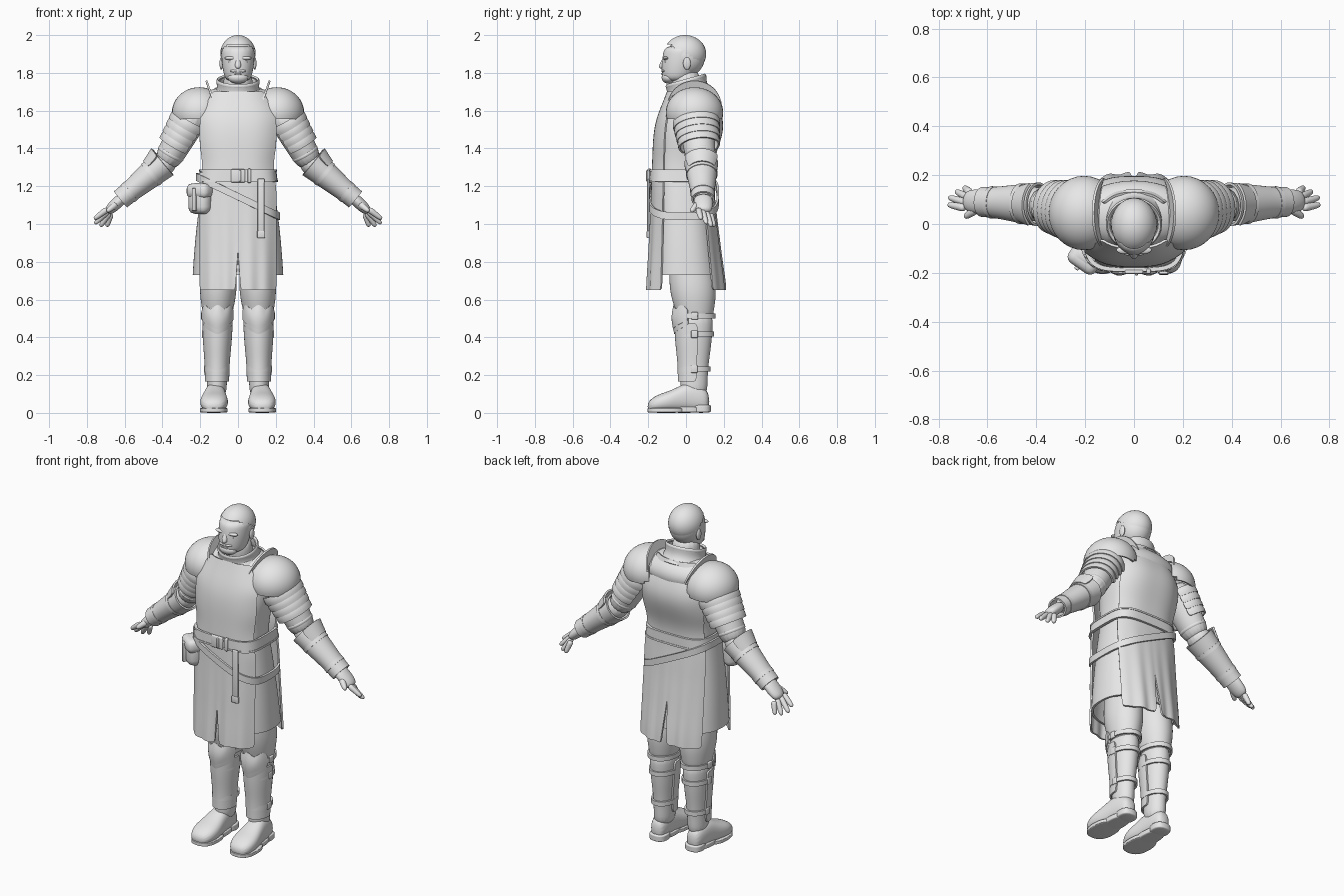
import bpy, bmesh, math
from mathutils import Vector, Matrix

cube = bpy.data.objects.get("Cube")
if cube:
    bpy.data.objects.remove(cube, do_unlink=True)

plain_grey = bpy.data.materials.new("plain_grey")
plain_grey.use_nodes = True
shade = (.8, .8, .8, 1)
plain_grey.diffuse_color = shade
plain_grey.node_tree.nodes["Principled BSDF"].inputs["Base Color"].default_value = shade
parts = []
SIDEWAYS, BACKWARD, UPWARD = Matrix.Identity(3)

# Joints of the left limbs, and the bones between them
shoulder, elbow, wrist = Vector((.24, .05, 1.57)), Vector((.38, .08, 1.33)), Vector((.61, .09, 1.14))
knuckles = Vector((.69, .095, 1.065))
hip, knee, ankle = Vector((.095, .01, .98)), Vector((.108, .046, .54)), Vector((.112, .042, .1))
UPPER_ARM, FOREARM, HAND = (shoulder, elbow), (elbow, wrist), (wrist, knuckles)
THIGH, SHIN = (hip, knee), (knee, ankle)


def finish(name, bm, paired=False, smooth_levels=0, thick=0, bevel=0):
    """Turn a bmesh into an object with its modifiers; paired parts get a mirror."""
    bmesh.ops.recalc_face_normals(bm, faces=bm.faces)
    mesh = bpy.data.meshes.new(name)
    bm.to_mesh(mesh)
    bm.free()
    mesh.materials.append(plain_grey)
    part = bpy.data.objects.new(name, mesh)
    bpy.context.collection.objects.link(part)
    if paired:
        part.modifiers.new("Mirror", 'MIRROR')
    if bevel:
        modifier = part.modifiers.new("Bevel", 'BEVEL')
        modifier.width, modifier.segments = bevel, 3
    if smooth_levels:
        part.modifiers.new("Subdivision", 'SUBSURF').levels = smooth_levels
    if thick:
        modifier = part.modifiers.new("Solidify", 'SOLIDIFY')
        modifier.thickness, modifier.offset = thick, 0
    parts.append(part)


def bridge(bm, rows, closed):
    for low, high in zip(rows, rows[1:]):
        for k in range(len(low) if closed else len(low) - 1):
            j = (k + 1) % len(low)
            bm.faces.new((low[k], low[j], high[j], high[k]))


def skin(name, rings, along, side=BACKWARD, arc=None, square=2, thick=0, count=16):
    """Cover oval rings (centre, width, depth); an arc keeps a part of each ring."""
    bm = bmesh.new()
    along = along.normalized()
    v = (side - along * side.dot(along)).normalized()
    u = v.cross(along)
    start, stop = arc or (0, 360)
    rows = []
    for centre, width, depth in rings:
        row = []
        for k in range(count + bool(arc)):
            angle = math.radians(start + (stop - start) * k / count)
            c, s = math.cos(angle), math.sin(angle)
            c = math.copysign(abs(c) ** (2 / square), c)
            s = math.copysign(abs(s) ** (2 / square), s)
            row.append(bm.verts.new(centre + u * width * c + v * depth * s))
        rows.append(row)
    bridge(bm, rows, not arc)
    if not thick:
        bm.faces.new(rows[0])
        bm.faces.new(rows[-1])
    finish(name, bm, rings[0][0].x > 0, 2, thick)


def tube(name, bone, span, widths, flat=1.1, along=None, **options):
    """Evenly spaced rings over a span of a bone."""
    root, tip = bone
    last = len(widths) - 1
    rings = [(root.lerp(tip, span[0] + (span[1] - span[0]) * i / last), w, w * flat)
             for i, w in enumerate(widths)]
    skin(name, rings, along or tip - root, **options)


def sheet(name, point, columns, rows, thick=.01):
    """Paired thin plate from a point function of two parameters in 0..1."""
    bm = bmesh.new()
    grid = [[bm.verts.new(point(i / columns, j / rows)) for i in range(columns + 1)] for j in range(rows + 1)]
    bridge(bm, grid, False)
    finish(name, bm, True, 1, thick)


def blob(name, centre, size, keep=None, thick=0):
    bm = bmesh.new()
    place = Matrix.Translation(centre) @ Matrix.Diagonal((*size, 1))
    bmesh.ops.create_uvsphere(bm, u_segments=32, v_segments=24, radius=1, matrix=place)
    if keep:
        bmesh.ops.delete(bm, geom=[v for v in bm.verts if not keep(v.co)], context='VERTS')
    finish(name, bm, centre[0] > 0, 0, thick)


def box(name, centre, size, turn=0, bevel=.005, paired=False):
    bm = bmesh.new()
    place = Matrix.Translation(centre) @ Matrix.Rotation(math.radians(turn), 4, 'Z')
    bmesh.ops.create_cube(bm, size=1, matrix=place @ Matrix.Diagonal((*size, 1)))
    finish(name, bm, paired, 0, 0, bevel)


# Body outline from tunic hem to neck, as smooth curves over height
HEM, NECK = .65, 1.75


def outline(*values):
    def at(z):
        t = (z - HEM) / (NECK - HEM) * (len(values) - 1)
        i = min(max(int(t), 0), len(values) - 2)
        t -= i
        b, c = values[i], values[i + 1]
        before, after = values[max(i - 1, 0)], values[min(i + 2, len(values) - 1)]
        m, n = (c - before) / 2, (after - b) / 2
        return b + t * (m + t * (3 * (c - b) - 2 * m - n + t * (m + n - 2 * (c - b))))
    return at


front_line = outline(-.2, -.19, -.18, -.172, -.155, -.08)
back_line = outline(.2, .175, .15, .138, .19, .115)
half_width = outline(.25, .238, .214, .182, .205, .11)


def body(name, low, high, grow, steps=1, square=2.4, **options):
    rings = []
    for i in range(steps + 1):
        z = low + (high - low) * i / steps
        front, back = front_line(z) - grow, back_line(z) + grow
        rings.append((UPWARD * z + BACKWARD * (front + back) / 2, half_width(z) + grow, (back - front) / 2))
    skin(name, rings, UPWARD, square=square, count=32, **options)


def tunic_panel(name, line, top, slit_top, proud):
    """Half a cloth panel that bends back at its edge, folds and splits at the hem."""
    def point(u, v):
        z = top + (HEM - top) * v
        slit = max(0, slit_top - z) * .07
        edge = min(.2, half_width(z) + .004)
        x = slit + (edge - slit) * u
        fold = .012 * max(0, 1.2 - z) * math.sin(75 * x)
        return x, (line(z) + proud) * (1 - .34 * u ** 3) + fold, z
    sheet(name, point, 10, 24)


body("torso", 1.2, NECK, -.006, 6)
body("side_skirt", .73, 1.27, -.012, 4, thick=.012)
blob("shoulder_yoke", (0, .04, 1.63), (.24, .138, .1))
tunic_panel("tunic_front", front_line, 1.7, .85, -.003)
tunic_panel("tunic_back", back_line, 1.72, .92, .003)

# Collar, tilted down towards the chest
throat = (Vector((0, .015, 1.665)), Vector((0, 0, 1.755)))
tilt = Vector((0, -.28, 1))
tube("collar", throat, (0, 1), (.135, .112, .104, .108), .97, tilt, thick=.018)
tube("collar_rim", throat, (.9, 1.1), (.107, .114, .107), .97, tilt, thick=.012)

# Head and face
tube("neck", throat, (-.2, 1.7), (.085, .08, .076), 1)
jaw = (Vector((0, -.05, 1.75)), Vector((0, -.01, 1.95)))
tube("face", jaw, (0, 1), (.064, .079, .087, .09, .088), 1.16, UPWARD)
blob("skull", (0, 0, 1.885), (.09, .1, .105))
blob("hair", (0, -.005, 1.9), (.094, .112, .1), lambda co: co.z > 1.885 - .6 * co.y)
blob("ear", (.088, .005, 1.85), (.01, .02, .033))
nose_line = (Vector((0, -.112, 1.885)), Vector((0, -.131, 1.822)))
tube("nose", nose_line, (0, 1), (.009, .012, .018, .013), 1, UPWARD)
blob("brow", (.036, -.107, 1.878), (.036, .016, .01))
blob("eye", (.036, -.108, 1.858), (.014, .008, .007))
blob("moustache", (.016, -.119, 1.81), (.027, .011, .008))
blob("lower_lip", (0, -.124, 1.795), (.02, .008, .005))
blob("beard", (0, -.092, 1.775), (.054, .037, .032))

# Belts and buckle
body("waist_belt", 1.225, 1.285, .013, square=4, thick=.014)
body("belt_lower_edge", 1.223, 1.233, .017, square=4, thick=.012)
body("belt_upper_edge", 1.277, 1.287, .017, square=4, thick=.012)
sling_rings = [(Vector((0, -.014, z)), .242, .184) for z in (1.125, 1.165)]
skin("slung_belt", sling_rings, Vector((.48, 0, 1)), square=3.2, thick=.012, count=32)
box("buckle", (0, -.196, 1.255), (.075, .016, .07))
box("buckle_pin", (.01, -.205, 1.255), (.012, .012, .06))
box("belt_loop", (.06, -.194, 1.255), (.018, .02, .075))
box("belt_tongue", (.122, -.2, 1.09), (.036, .012, .3))
box("tongue_tip", (.122, -.2, .945), (.042, .016, .04))

# Pouch on the right hip
box("pouch", (-.2, -.135, 1.135), (.125, .095, .165), -35, .038)
box("pouch_flap", (-.2, -.14, 1.175), (.135, .1, .08), -35, .03)
box("pouch_strap", (-.228, -.172, 1.13), (.02, .035, .12), -35)
box("pouch_hanger", (-.175, -.13, 1.235), (.05, .04, .08), -35)

# Arms and forearm guards
tube("upper_arm", UPPER_ARM, (-.15, 1.1), (.085, .085, .078, .07))
tube("sleeve_fold", UPPER_ARM, (.75, .9), (.07, .08, .07))
tube("forearm", FOREARM, (-.15, 1), (.06, .068, .06, .05, .04))
tube("vambrace", FOREARM, (.05, 1.05), (.077, .069, .062, .053, .051), 1.13, thick=.01)
tube("elbow_flange", FOREARM, (.05, .3), (.1, .077), 1, arc=(120, 240), thick=.01)
for place, t in (("upper", .3), ("lower", .82)):
    tube(place + "_forearm_strap", FOREARM, (t, t + .07), [.08 - .03 * t] * 2, 1.13, thick=.01)

# Shoulder armour: dome, overlapping lames, raised flange
blob("pauldron", (.205, .045, 1.59), (.139, .146, .128),
     lambda co: co.z > 1.55 - .1 * (co.x - .2) and co.x > .115, .012)
for i in range(4):
    t, r = .07 + .14 * i, .106 - .004 * i
    tube(f"shoulder_lame_{i}", UPPER_ARM, (t, t + .17), (.94 * r, r, .97 * r), 1.17, arc=(45, 315), thick=.01)


def flange_point(u, v):
    angle = math.radians(5 + 165 * u)
    rise = math.sin(angle)
    return .118 + (.03 + .02 * v) * rise, .045 - .145 * math.cos(angle), 1.62 + (.08 + .06 * v) * rise


sheet("pauldron_flange", flange_point, 14, 2)

# Hands
tube("palm", HAND, (-.1, 1.05), (.03, .032, .031, .023), 1.6)
tips = {"index": (.763, .08, 1.025), "middle": (.76, .11, 1), "ring": (.73, .135, .985), "little": (.695, .15, .985)}
for i, (finger, tip) in enumerate(tips.items()):
    root = knuckles + Vector((-.006 * i, .021 * i - .03, .015 - .008 * i))
    tube(finger + "_finger", (root, Vector(tip)), (0, 1), (.017, .016, .014, .011), 1)
thumb = (Vector((.64, .065, 1.11)), Vector((.695, .026, 1.065)))
tube("thumb", thumb, (0, 1), (.02, .017, .012), 1)

# Trousers, boots and greaves
tube("trousers", THIGH, (0, 1.15), (.1, .1, .094, .095, .1, .098, .084, .07), 1.25, UPWARD)
tube("boot_shaft", SHIN, (0, 1.05), (.075, .072, .067, .057, .053, .054), 1.36, UPWARD)
tube("greave", SHIN, (.15, .85), (.076, .072, .061, .06), 1.36, UPWARD, arc=(170, 370), thick=.01)
for place, t in (("knee", .06), ("calf", .28), ("ankle", .7)):
    r = .083 - .028 * t
    tube(place + "_strap", SHIN, (t - .03, t + .03), (r, r), 1.33, UPWARD, thick=.01)
    centre = knee.lerp(ankle, t) + SIDEWAYS * r
    box(place + "_strap_buckle", centre, (.014, .035, .04), paired=True)


def knee_plate(name, drop, size):
    """Curved plate with a pointed lower edge."""
    def point(u, v):
        across = 2 * u - 1
        angle = 1.25 * across
        top = knee.z + .02 + .015 * math.cos(9 * across) - drop
        bottom = knee.z - .1 + .05 * abs(across) - drop
        reach = size + .024 + .012 * math.sin(3 * v)
        return knee.x + size * math.sin(angle), knee.y - reach * math.cos(angle), top + (bottom - top) * v
    sheet(name, point, 12, 3)


knee_plate("knee_plate", 0, .084)
knee_plate("knee_under_plate", .025, .078)

# Feet
widths = (.038, .05, .056, .064, .076, .074, .045)
heights = (.055, .07, .08, .067, .054, .046, .028)
foot_rings = [(Vector((.118 + .002 * i, .125 - .055 * i, h + .006)), w, h)
              for i, (w, h) in enumerate(zip(widths, heights))]
skin("foot", foot_rings, -BACKWARD, UPWARD, square=2.4)


def slab(name, x, y, height, width, flat):
    bone = (Vector((x, y, 0)), Vector((x, y, height)))
    tube(name, bone, (0, 1), [width] * 5, flat, square=2.5)


slab("fore_sole", .128, -.105, .028, .074, 1.38)
slab("mid_sole", .122, -.01, .035, .055, 1.8)
slab("heel", .118, .08, .045, .053, 1)

# Bake modifiers, then shade smooth with crisp plate edges
bpy.ops.object.select_all(action='DESELECT')
for part in parts:
    part.select_set(True)
bpy.context.view_layer.objects.active = parts[0]
bpy.ops.object.convert(target='MESH')
bpy.ops.object.shade_smooth_by_angle(angle=math.radians(42))
